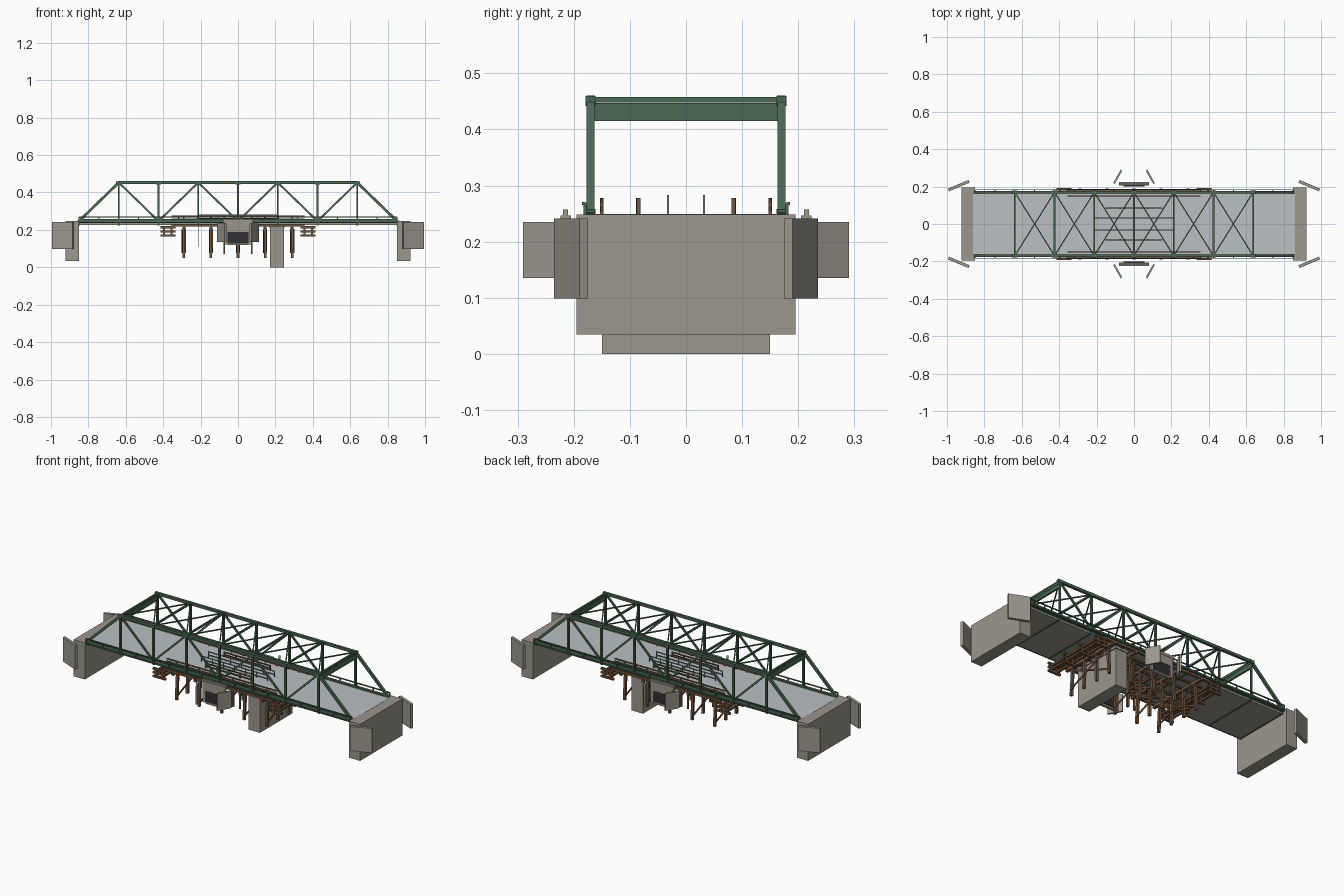
import bpy, bmesh
from mathutils import Vector, Matrix

if "Cube" in bpy.data.objects:
    bpy.data.objects.remove(bpy.data.objects["Cube"])


def mat(name, c):
    m = bpy.data.materials.new(name)
    m.diffuse_color = (*c, 1)
    m.use_nodes = True
    m.node_tree.nodes["Principled BSDF"].inputs["Base Color"].default_value = m.diffuse_color
    return m


GREEN = mat("green_steel", (0.07, 0.14, 0.09))
CONC = mat("concrete", (0.33, 0.31, 0.27))
ROAD = mat("road_grey", (0.5, 0.53, 0.54))
WOOD = mat("timber", (0.16, 0.09, 0.05))
DARK = mat("culvert_dark", (0.03, 0.03, 0.035))
STEEL = mat("grey_steel", (0.25, 0.26, 0.27))


def build(name, material, beams=(), boxes=()):
    """beams: (start, end, width, height); boxes: (x0, x1, y0, y1, z0, z1)"""
    bm = bmesh.new()
    for a, b, w, h in beams:
        a, b = Vector(a), Vector(b)
        d = (b - a).normalized()
        up = Vector((0, 0, 1)) if abs(d.z) < 0.99 else Vector((1, 0, 0))
        side = up.cross(d).normalized()
        up = d.cross(side)
        rot = Matrix((side, d, up)).transposed().to_4x4()
        bmesh.ops.create_cube(bm, size=1, matrix=Matrix.Translation((a + b) / 2) @ rot
                              @ Matrix.Diagonal((w, (b - a).length, h, 1)))
    for x0, x1, y0, y1, z0, z1 in boxes:
        bmesh.ops.create_cube(bm, size=1, matrix=Matrix.Translation(
            ((x0 + x1) / 2, (y0 + y1) / 2, (z0 + z1) / 2)) @ Matrix.Diagonal((x1 - x0, y1 - y0, z1 - z0, 1)))
    bmesh.ops.recalc_face_normals(bm, faces=bm.faces)
    me = bpy.data.meshes.new(name)
    bm.to_mesh(me)
    bm.free()
    me.materials.append(material)
    ob = bpy.data.objects.new(name, me)
    bpy.context.collection.objects.link(ob)
    return ob


S = (-1, 1)
P = 0.2125            # truss panel length
YT, ZB, ZT = 0.17, 0.247, 0.453

# Roadway, abutments, wing walls and pier
build("deck_slab", CONC, boxes=[(-0.86, 0.86, -0.165, 0.165, 0.226, 0.242)])
build("road_surface", ROAD, boxes=[(-0.86, 0.86, -0.16, 0.16, 0.242, 0.249)])
build("abutment", CONC, boxes=[(min(s * .85, s * .922), max(s * .85, s * .922), -.195, .195, .035, .248) for s in S])
build("wing_wall", CONC, [((s * .882, t * .228, .17), (s * .992, t * .182, .17), .016, .142) for s in S for t in S])
build("pier", CONC, boxes=[(.172, .246, -.15, .15, 0, .212), (.165, .252, -.155, .155, .212, .228)])

# Through truss
chords, webs = [], []
for t in S:
    y = t * YT
    chords += [((-.85, y, ZB), (.85, y, ZB), .014, .02),
               ((-3 * P - .005, y, ZT), (3 * P + .005, y, ZT), .015, .015)]
    chords += [((s * .85, y, ZB), (s * 3 * P, y, ZT), .014, .014) for s in S]
    for i in range(-3, 4):
        webs.append(((i * P, y, ZB), (i * P, y, ZT), .010, .010))
        if i < 3:
            a, b = (ZT, ZB) if i % 2 else (ZB, ZT)
            webs.append(((i * P, y, a), ((i + 1) * P, y, b), .009, .010))
build("truss_chord", GREEN, chords)
build("truss_web", GREEN, webs)

# Overhead bracing and portals
lat = [((i * P, -YT, ZT), (i * P, YT, ZT), .009, .010) for i in range(-3, 4)]
for i in range(-3, 3):
    lat += [((i * P, -s * YT, ZT), ((i + 1) * P, s * YT, ZT), .006, .006) for s in S]
build("top_lateral_bracing", GREEN, lat)
build("portal_beam", GREEN, boxes=[(s * 3 * P - .005, s * 3 * P + .005, -.165, .165, .415, .447) for s in S])

# Floor beams and the guard rails beside the chords
build("floor_beam", GREEN, [((i * P, -.17, .231), (i * P, .17, .231), .012, .014) for i in range(-4, 5)])
build("guard_rail", GREEN, [((-.85, t * .183, z), (.85, t * .183, z), .005, .006) for t in S for z in (.24, .268)]
      + [((i * P / 2, t * .18, .236), (i * P / 2, t * .18, .27), .006, .005) for t in S for i in range(-8, 9)])
build("gusset_plate", GREEN, boxes=[(i * P - .014, i * P + .014, t * YT - .009, t * YT + .009, z, z + .018)
                                    for i in range(-3, 4) for t in S for z in (.24, ZT - .011)])

# Timber trestle under the middle of the span
bents, braces = [], []
for i in range(-2, 3):
    x = i * .145
    bents += [((x, y, .05), (x, y * .93, .21), .014, .014) for y in (-.15, -.05, .05, .15)]
    bents.append(((x, -.19, .214), (x, .19, .214), .016, .016))
    braces += [((x + s * .009, -s * .15, .08), (x + s * .009, s * .15, .2), .004, .01) for s in S]
build("trestle_bent", WOOD, bents)
build("trestle_brace", WOOD, braces)
build("trestle_stringer", WOOD, [((-.355, y, .225), (.355, y, .225), .012, .014)
                                 for y in (-.18, -.11, -.04, .04, .11, .18)])
build("trestle_railing", WOOD, [((-.355, t * .15, z), (.355, t * .15, z), .005, .007) for t in S for z in (.258, .273)]
      + [((i * .0725, t * .15, .23), (i * .0725, t * .15, .278), .006, .006) for t in S for i in range(-4, 5)])

# Stacked timber cribs at both trestle ends
crib = []
for s in S:
    for z in (.17, .192, .214):
        crib += [((s * .335, y, z), (s * .415, y, z), .013, .011) for y in (-.185, -.0617, .0617, .185)]
    for z in (.181, .203):
        crib += [((s * x, -.19, z), (s * x, .19, z), .012, .011) for x in (.355, .395)]
build("timber_crib", WOOD, crib)

# Narrow timber span and steel footbridge with their railings
rail = []
for t in S:
    y = t * .085
    rail += [((-.15, y, z), (.15, y, z), .006, .006) for z in (.22, .26, .275)]
    rail += [((i * .0735, y, .07), (i * .0735, y, .278), .008, .008) for i in (-1, 1)]
    rail += [((i * .0735, y, .215), (i * .0735, y, .278), .007, .007) for i in (-2, 0, 2)]
rail += [((i * .0735, -.095, .205), (i * .0735, .095, .205), .011, .011) for i in (-1, 1)]
build("narrow_timber_span", WOOD, rail)
foot = []
for t in S:
    y = t * .032
    foot += [((-P, y, z), (P, y, z), .004, .005) for z in (.22, .262, .28)]
    foot += [((i * P / 3, y, .11 if abs(i) == 3 else .22), (i * P / 3, y, .283), .004, .004) for i in range(-3, 4)]
build("footbridge_frame", STEEL, foot)

# Box culvert portals on both sides
heads, openings, wings = [], [], []
for t in S:
    lo, hi = sorted((t * .207, t * .222))
    heads += [(-.072, -.055, lo, hi, .123, .24), (.055, .072, lo, hi, .123, .24),
              (-.055, .055, lo, hi, .19, .24), (-.055, .055, lo, hi, .118, .128),
              (-.08, .08, lo - .002, hi + .002, .238, .247), (-.08, .08, lo + .003, hi - .003, .247, .257)]
    lo, hi = sorted((t * .2, t * .216))
    openings.append((-.055, .055, lo, hi, .128, .19))
    wings += [((s * .107, t * .217, .185), (s * .067, t * .288, .185), .01, .1) for s in S]
build("culvert_headwall", CONC, boxes=heads)
build("culvert_opening", DARK, boxes=openings)
build("culvert_wing", CONC, wings)
